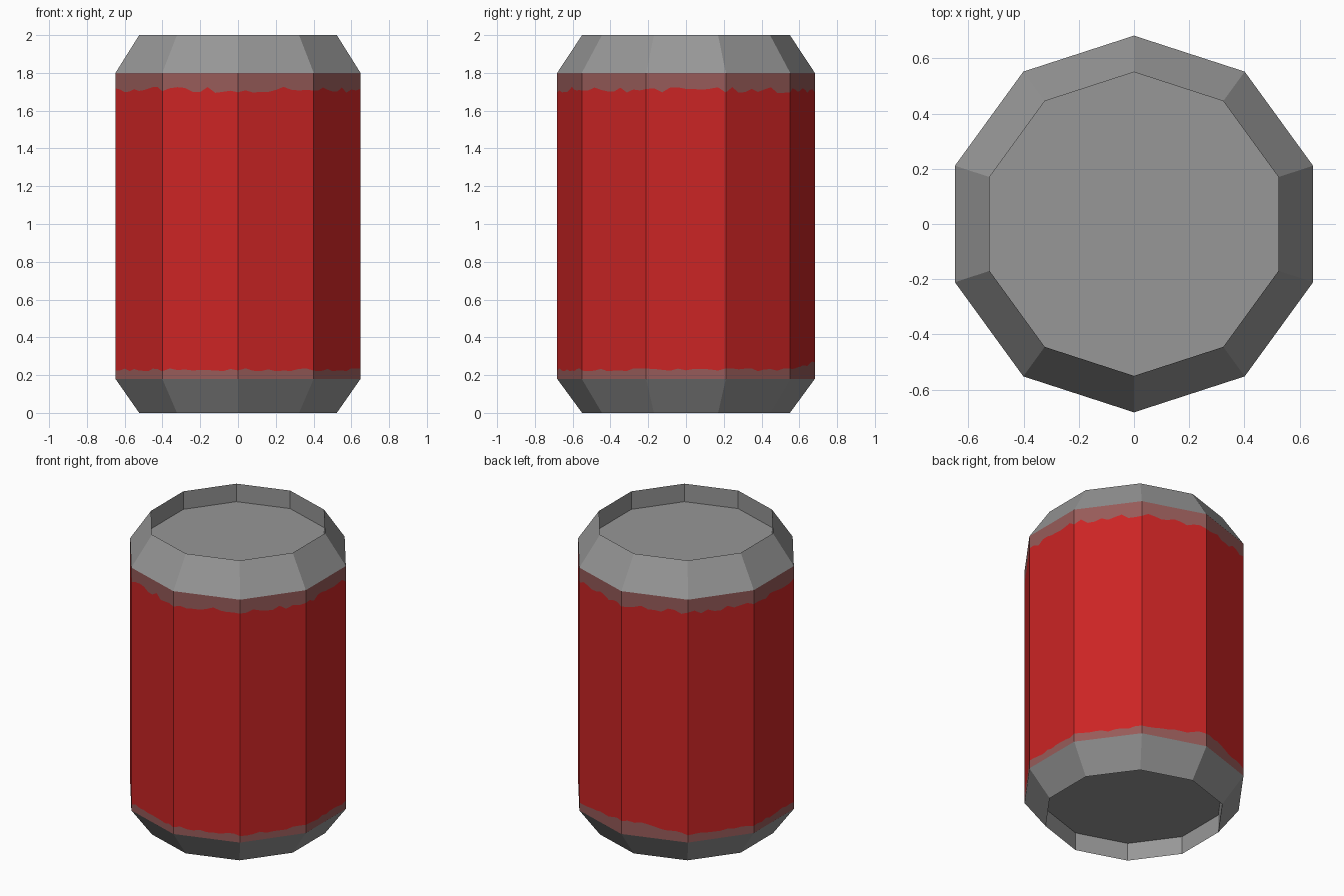
import bpy, math, random

random.seed(4)
cube = bpy.data.objects.get("Cube")
if cube:
    bpy.data.objects.remove(cube, do_unlink=True)

SIDES = 10
COLS = 10              # columns per side along the ragged paint edge
R, RIM = 0.682, 0.55   # body and rim radius
Z_LOW, Z_HIGH = 0.18, 1.80


def material(name, rgb):
    m = bpy.data.materials.new(name)
    m.use_nodes = True
    color = (*rgb, 1.0)
    m.diffuse_color = color
    m.node_tree.nodes["Principled BSDF"].inputs["Base Color"].default_value = color
    return m


METAL = material("bare metal", (0.31, 0.31, 0.31))
PAINT = material("red paint", (0.60, 0.018, 0.018))
WORN = material("worn paint", (0.31, 0.105, 0.10))


def corner(i, r):
    a = math.pi / 2 + math.tau * i / SIDES
    return r * math.cos(a), r * math.sin(a)


def along_side(k):
    """Point k of the finely divided outline, kept on the flat sides."""
    i, t = divmod(k, COLS)
    t /= COLS
    (x0, y0), (x1, y1) = corner(i, R), corner(i + 1, R)
    return x0 + (x1 - x0) * t, y0 + (y1 - y0) * t


def loft(name, rings, mats, cap=False):
    """Join rings from bottom to top; one material per band."""
    n = len(rings[0])
    verts = [v for ring in rings for v in ring]
    faces, slots = [], []
    for b in range(len(rings) - 1):
        for i in range(n):
            j = (i + 1) % n
            faces.append((b * n + i, b * n + j, (b + 1) * n + j, (b + 1) * n + i))
            slots.append(b % len(mats))
    if cap:
        faces.append(tuple(range(len(verts) - n, len(verts))))
        slots.append(0)
    mesh = bpy.data.meshes.new(name)
    mesh.from_pydata(verts, [], faces)
    for m in mats:
        mesh.materials.append(m)
    for poly, s in zip(mesh.polygons, slots):
        poly.material_index = s
    obj = bpy.data.objects.new(name, mesh)
    bpy.context.collection.objects.link(obj)
    return obj


# Painted wall with a ragged worn band at each end
outline = [along_side(k) for k in range(SIDES * COLS)]
lower, upper = [], []
for x, y in outline:
    wear = 0.05 * max(0.0, 1 - math.hypot(x + 0.05, y - R) / 0.4)
    lower.append((x, y, 0.228 + wear + random.uniform(-0.008, 0.008)))
    upper.append((x, y, 1.71 + random.uniform(-0.016, 0.016)))
loft("can_wall",
     [[(x, y, Z_LOW) for x, y in outline], lower, upper,
      [(x, y, Z_HIGH) for x, y in outline]],
     [WORN, PAINT, WORN])


# Tapered metal ends with a sunken disc
def can_end(name, profile):
    rings = [[(*corner(i, r), z) for i in range(SIDES)] for r, z in profile]
    return loft(name, rings, [METAL], cap=True)


can_end("can_top", [(R, Z_HIGH), (RIM, 2.0), (RIM, 1.88)])
bottom = can_end("can_bottom", [(R, Z_LOW), (RIM, 0.0), (RIM, 0.12)])
bottom.data.flip_normals()
